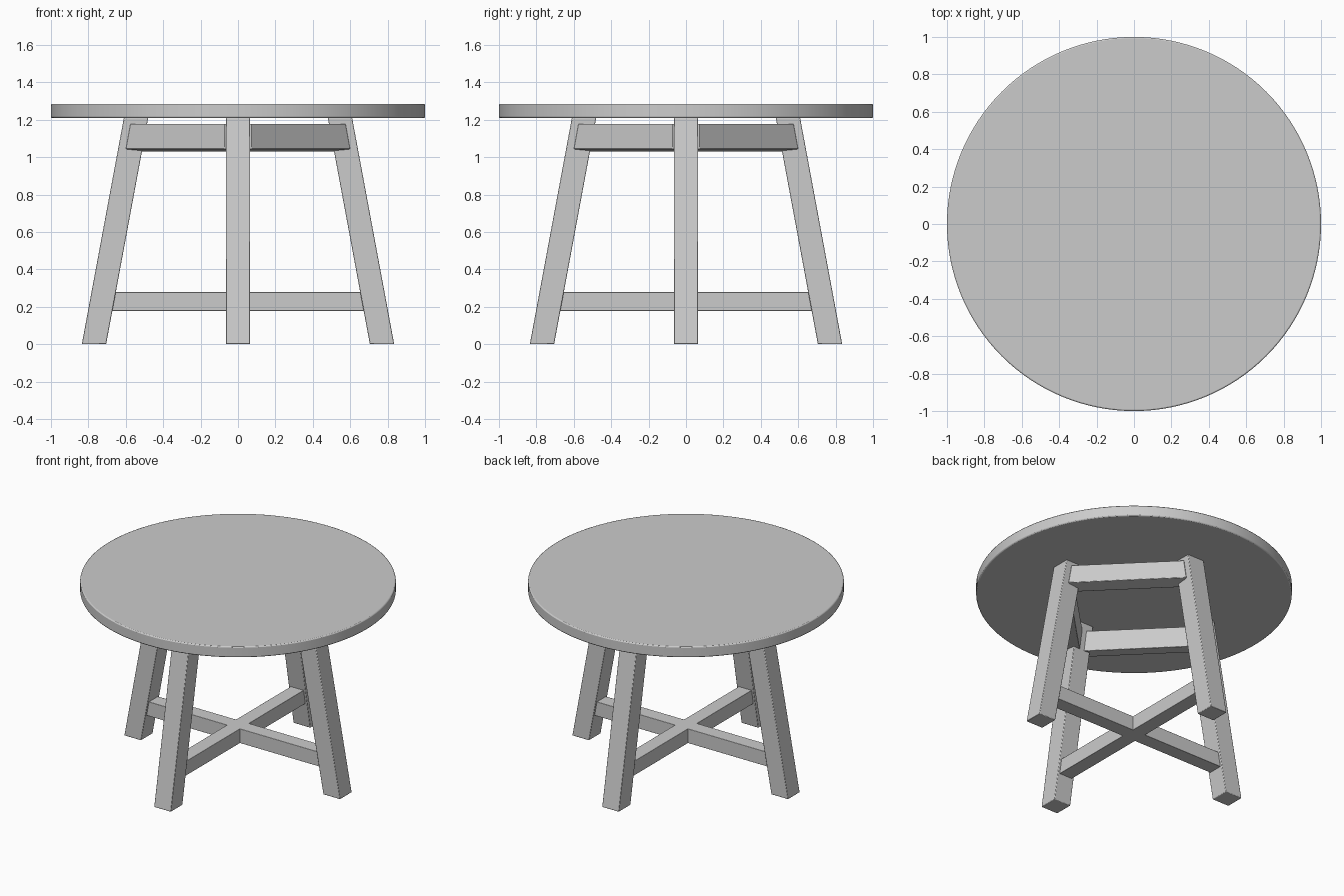
import bpy, bmesh
from math import pi, sin, cos, radians
from mathutils import Vector, Matrix

if "Cube" in bpy.data.objects:
    bpy.data.objects.remove(bpy.data.objects["Cube"])

TOP_Z, UNDER_Z = 1.285, 1.209


def finish(name, bm, bevel):
    bmesh.ops.recalc_face_normals(bm, faces=bm.faces)
    mesh = bpy.data.meshes.new(name)
    bm.to_mesh(mesh)
    bm.free()
    ob = bpy.data.objects.new(name, mesh)
    bpy.context.collection.objects.link(ob)
    mod = ob.modifiers.new("soft_edges", 'BEVEL')
    mod.width = bevel
    mod.segments = 2
    mod.limit_method = 'ANGLE'
    mod.angle_limit = radians(40)
    bpy.context.view_layer.objects.active = ob
    ob.select_set(True)
    bpy.ops.object.shade_smooth_by_angle(angle=radians(30))
    ob.select_set(False)
    return ob


def block(name, ring_a, ring_b, angle=0, bevel=0.004):
    """Six-sided block between two four-point rings, turned about z."""
    bm = bmesh.new()
    a = [bm.verts.new(p) for p in ring_a]
    b = [bm.verts.new(p) for p in ring_b]
    bm.faces.new(a)
    bm.faces.new(b)
    for i in range(4):
        j = (i + 1) % 4
        bm.faces.new((a[i], a[j], b[j], b[i]))
    bm.transform(Matrix.Rotation(angle, 4, 'Z'))
    return finish(name, bm, bevel)


# Round top
bm = bmesh.new()
bmesh.ops.create_cone(bm, cap_ends=True, segments=128, radius1=1, radius2=1,
                      depth=TOP_Z - UNDER_Z)
bm.transform(Matrix.Translation((0, 0, (TOP_Z + UNDER_Z) / 2)))
finish("round_top", bm, 0.007)


# Splayed legs, level at both ends
def square(x, z, h=0.065):
    return [(x - h, -h, z), (x + h, -h, z), (x + h, h, z), (x - h, h, z)]


sides = ["right", "back", "left", "front"]
for i, side in enumerate(sides):
    block(side + "_leg", square(0.77, 0), square(0.545, UNDER_Z + 0.002), i * pi / 2)

# Crossed stretchers, ends cut to the leg slope
for name, angle in (("stretcher_across", 0), ("stretcher_front_back", pi / 2)):
    ends = [[(s * x, y, z) for x, y, z in ((0.675, -0.05, 0.178), (0.675, 0.05, 0.178),
                                           (0.656, 0.05, 0.278), (0.656, -0.05, 0.278))]
            for s in (-1, 1)]
    block(name, ends[0], ends[1], angle, 0.002)

# Leaning aprons between neighbouring legs (local x = outward, y = along)
tilt = radians(7.5)
thick, height = 0.1, 0.137
inward = Vector((-cos(tilt), 0, -sin(tilt))) * thick
rise = Vector((-sin(tilt), 0, cos(tilt))) * height
low = Vector((0.475, 0, 1.043))
for i, side in enumerate(["back_right", "back_left", "front_left", "front_right"]):
    ends = []
    for s in (-1, 1):
        at_low, at_high = Vector((0, s * 0.375, 0)), Vector((0, s * 0.358, 0))
        ends.append([low + at_low, low + inward + at_low,
                     low + inward + rise + at_high, low + rise + at_high])
    block(side + "_apron", ends[0], ends[1], pi / 4 + i * pi / 2)
